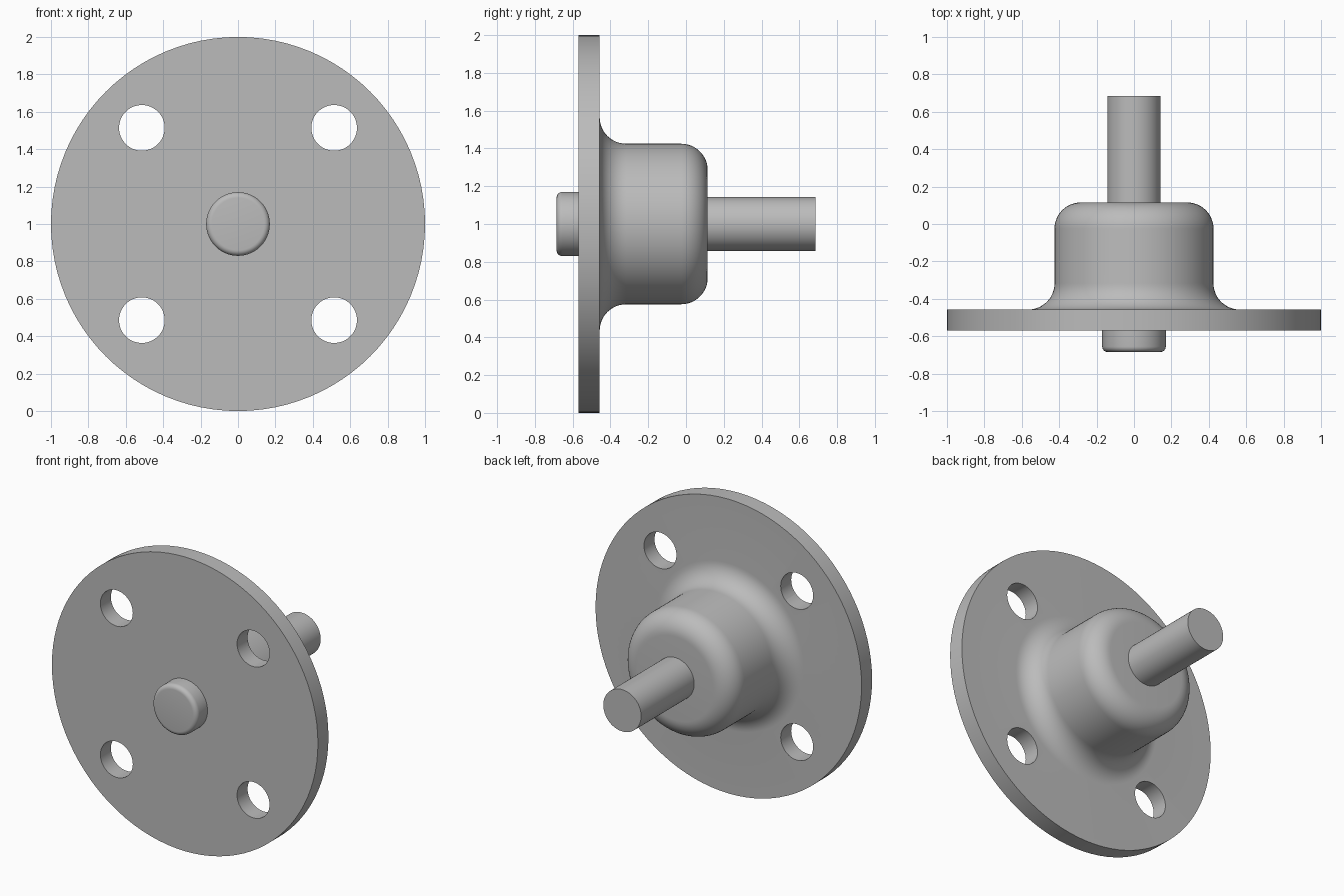
import bpy, bmesh, math

if "Cube" in bpy.data.objects:
    bpy.data.objects.remove(bpy.data.objects["Cube"])

SEGMENTS = 96
AXIS_Z = 1.0

metal = bpy.data.materials.new("grey metal")
metal.diffuse_color = (0.5, 0.5, 0.5, 1)
metal.use_nodes = True
metal.node_tree.nodes["Principled BSDF"].inputs["Base Color"].default_value = metal.diffuse_color


def arc(r, y, radius, start, end, steps=12):
    """Profile points (r, y) along an arc, angles in degrees."""
    angles = [math.radians(start + (end - start) * i / steps) for i in range(steps + 1)]
    return [(r + radius * math.cos(a), y + radius * math.sin(a)) for a in angles]


def lathe(name, profile, x=0.0, z=AXIS_Z, segments=SEGMENTS):
    """Spin a profile of (radius, y) points about the y direction, capping both ends."""
    bm = bmesh.new()
    rings = []
    for r, y in profile:
        rings.append([bm.verts.new((x + r * math.cos(2 * math.pi * i / segments), y,
                                    z + r * math.sin(2 * math.pi * i / segments)))
                      for i in range(segments)])
    for a, b in zip(rings, rings[1:]):
        for i in range(segments):
            j = (i + 1) % segments
            bm.faces.new((a[i], a[j], b[j], b[i]))
    bm.faces.new(rings[0])
    bm.faces.new(rings[-1])
    bmesh.ops.recalc_face_normals(bm, faces=bm.faces)
    mesh = bpy.data.meshes.new(name)
    bm.to_mesh(mesh)
    bm.free()
    mesh.materials.append(metal)
    obj = bpy.data.objects.new(name, mesh)
    bpy.context.collection.objects.link(obj)
    return obj


# Round flange with the filleted, rounded hub behind it
hub_r, hub_end, flange_back = 0.425, 0.115, -0.457
fillet, rounding = 0.14, 0.14
flange = lathe("flange_and_hub",
               [(1.0, -0.57), (1.0, flange_back)]
               + arc(hub_r + fillet, flange_back + fillet, fillet, 270, 180)
               + arc(hub_r - rounding, hub_end - rounding, rounding, 0, 90))

# Four bolt holes through the flange
bpy.context.view_layer.objects.active = flange
for sx in (-1, 1):
    for sz in (-1, 1):
        cutter = lathe("bolt_hole_cutter", [(0.122, -0.8), (0.122, -0.3)],
                       sx * 0.514, AXIS_Z + sz * 0.514, 48)
        cutter.hide_render = True
        mod = flange.modifiers.new("bolt_hole", 'BOOLEAN')
        mod.operation = 'DIFFERENCE'
        mod.solver = 'EXACT'
        mod.object = cutter
        bpy.ops.object.modifier_apply(modifier=mod.name)
        bpy.data.objects.remove(cutter)

# Shaft at the back, short rounded pin at the front
shaft = lathe("shaft", [(0.142, 0.105), (0.142, 0.685)])
pin = lathe("front_pin", [(0.17, -0.56)] + arc(0.14, -0.655, 0.03, 0, -90, 6))

# Smooth curved surfaces, keep hard edges
bpy.ops.object.select_all(action='DESELECT')
for obj in (flange, shaft, pin):
    obj.select_set(True)
bpy.ops.object.shade_smooth_by_angle(angle=math.radians(30))
